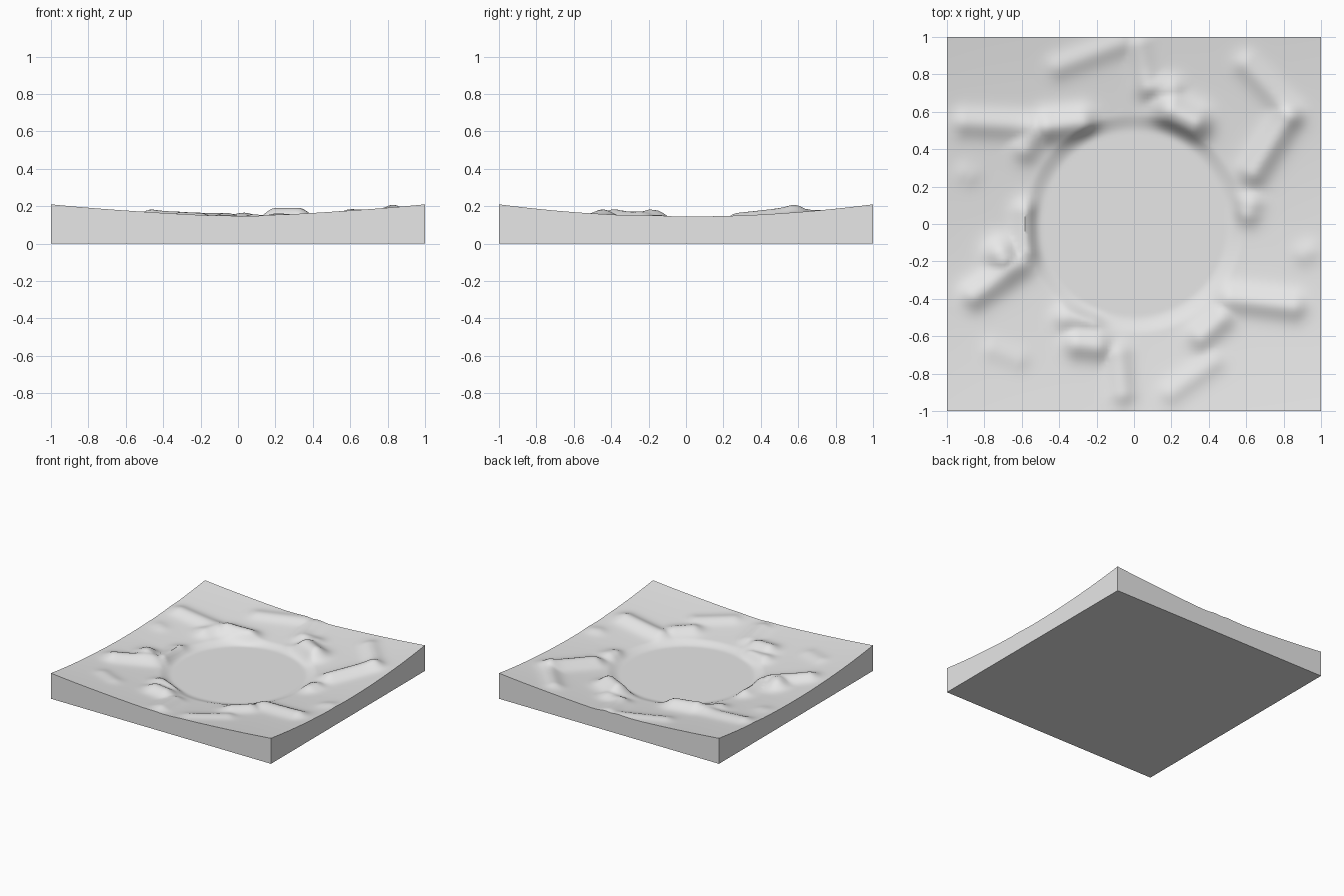
import bpy
import bmesh
import math
from mathutils import Vector

cube = bpy.data.objects.get("Cube")
if cube:
    bpy.data.objects.remove(cube, do_unlink=True)

GRID_CELLS = 110
FLOOR = 0.08          # height of the flat clearing
CLEARING = 0.49       # radius of the flat clearing

# Ridges: start x, start y, end x, end y, height
RIDGES = [
    # back side
    (-.45, .52, -.28, .54, .06),
    (.2, .6, .32, .54, .08),
    (-.9, .54, -.55, .52, .03),
    (-.4, .84, -.08, .96, .02),
    (.03, .95, .07, .74, .025),
    (.08, .73, .2, .72, .03),
    # left side
    (.6, .85, .85, .58, .025),
    (.82, .57, .64, .28, .05),
    (.61, .06, .62, .1, .035),
    (.91, -.16, .93, -.15, .015),
    # front side
    (.52, -.4, .85, -.44, .04),
    (.46, -.51, .36, -.6, .04),
    (.2, -.9, .42, -.74, .02),
    (-.08, -.7, -.06, -.9, .03),
    (-.36, -.5, -.22, -.5, .035),
    (-.3, -.64, -.2, -.65, .05),
    # right side
    (-.85, -.38, -.62, -.22, .045),
    (-.71, -.16, -.7, -.18, .06),
    (-.57, .06, -.57, -.14, .04),
    (-.75, -.67, -.62, -.72, .012),
    (-.52, .5, -.58, .4, .035),
    (-.9, .27, -.88, .26, .01),
]


def smoothstep(low, high, value):
    t = min(max((value - low) / (high - low), 0), 1)
    return t * t * (3 - 2 * t)


def ridge_height(point, ridge):
    """Rounded ridge that falls off with the distance from a segment."""
    start, end = Vector(ridge[:2]), Vector(ridge[2:4])
    along = end - start
    t = (point - start).dot(along) / along.length_squared
    distance = (point - start - along * min(max(t, 0), 1)).length
    width = 0.055 + 0.4 * ridge[4]
    return ridge[4] * math.exp(-(distance / width) ** 2)


def ground_height(x, y):
    """Shallow bowl with ridges, level inside the clearing."""
    point = Vector((x, y))
    radius = point.length
    bowl = 0.065 * radius ** 2
    heights = sorted(ridge_height(point, ridge) for ridge in RIDGES)
    bumps = heights[-1] + 0.4 * heights[-2]
    shoulder = 0.009 * math.sin(math.pi * abs(x)) * math.sin(math.pi * abs(y) / 2)
    outside = smoothstep(CLEARING, CLEARING + 0.1, radius)
    return FLOOR + outside * (bowl + bumps + shoulder)


def make_material(name, color):
    material = bpy.data.materials.new(name)
    material.use_nodes = True
    material.diffuse_color = color
    shader = material.node_tree.nodes["Principled BSDF"]
    shader.inputs["Base Color"].default_value = color
    shader.inputs["Roughness"].default_value = 0.8
    return material


# Sculpted top surface
bm = bmesh.new()
bmesh.ops.create_grid(bm, x_segments=GRID_CELLS, y_segments=GRID_CELLS, size=1)
for vert in bm.verts:
    vert.co.z = ground_height(vert.co.x, vert.co.y)
bmesh.ops.triangulate(bm, faces=bm.faces[:])

# Straight side walls and flat underside
border = [edge for edge in bm.edges if edge.is_boundary]
walls = bmesh.ops.extrude_edge_only(bm, edges=border)["geom"]
for item in walls:
    if isinstance(item, bmesh.types.BMVert):
        item.co.z = 0
rim = [edge for edge in bm.edges if edge.is_boundary]
bmesh.ops.contextual_create(bm, geom=rim)
bmesh.ops.recalc_face_normals(bm, faces=bm.faces[:])

mesh = bpy.data.meshes.new("terrain_tile")
bm.to_mesh(mesh)
bm.free()
tile = bpy.data.objects.new("terrain_tile", mesh)
bpy.context.collection.objects.link(tile)
mesh.materials.append(make_material("light grey ground", (0.8, 0.8, 0.8, 1)))

# Soft ground with crisp tile edges
bpy.ops.object.select_all(action="DESELECT")
tile.select_set(True)
bpy.context.view_layer.objects.active = tile
bpy.ops.object.shade_smooth_by_angle(angle=math.radians(35))
